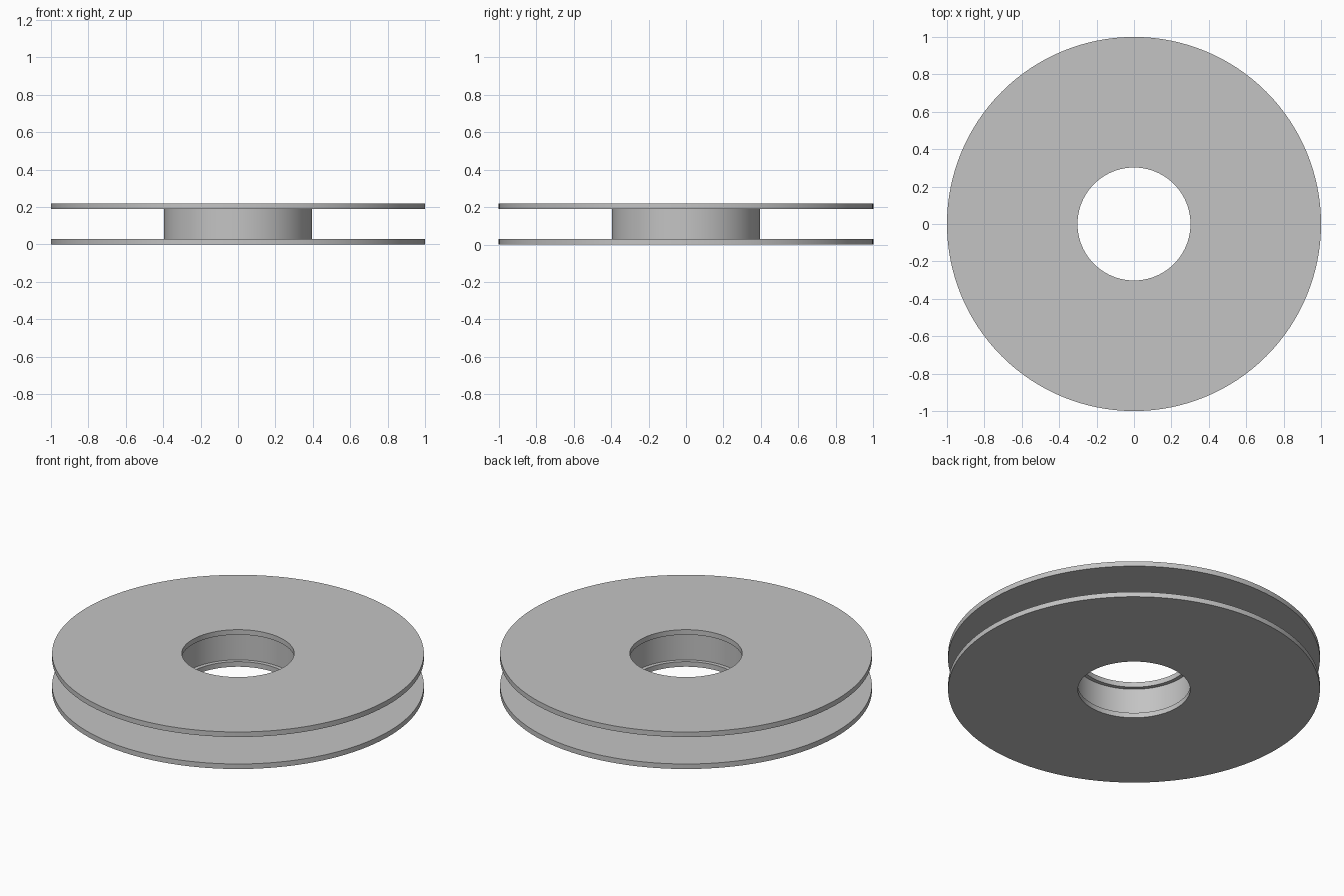
import bpy
import bmesh
from math import cos, sin, pi, radians

cube = bpy.data.objects.get("Cube")
if cube:
    bpy.data.objects.remove(cube, do_unlink=True)

SEGMENTS = 128
HEIGHT = 0.22
PLATE = 0.03

grey = bpy.data.materials.new("light grey")
grey.use_nodes = True
colour = (0.55, 0.55, 0.55, 1)
grey.diffuse_color = colour
grey.node_tree.nodes["Principled BSDF"].inputs["Base Color"].default_value = colour


def ring(name, inner, outer, bottom, top):
    """Make a closed ring by turning a rectangular profile about z."""
    bm = bmesh.new()
    profile = [(inner, bottom), (outer, bottom), (outer, top), (inner, top)]
    loops = []
    for i in range(SEGMENTS):
        a = 2 * pi * i / SEGMENTS
        loops.append([bm.verts.new((r * cos(a), r * sin(a), z)) for r, z in profile])
    for i, here in enumerate(loops):
        after = loops[(i + 1) % SEGMENTS]
        for k in range(4):
            n = (k + 1) % 4
            bm.faces.new((here[k], after[k], after[n], here[n]))
    bmesh.ops.recalc_face_normals(bm, faces=bm.faces)
    mesh = bpy.data.meshes.new(name)
    bm.to_mesh(mesh)
    bm.free()
    mesh.materials.append(grey)
    obj = bpy.data.objects.new(name, mesh)
    bpy.context.collection.objects.link(obj)
    bpy.ops.object.select_all(action='DESELECT')
    obj.select_set(True)
    bpy.context.view_layer.objects.active = obj
    bpy.ops.object.shade_smooth_by_angle(angle=radians(30))
    return obj


# Two thin flanges around a hub with a slightly wider bore
ring("bottom_flange", 0.302, 1.0, 0, PLATE)
ring("hub", 0.325, 0.395, PLATE, HEIGHT - PLATE)
ring("top_flange", 0.302, 1.0, HEIGHT - PLATE, HEIGHT)
